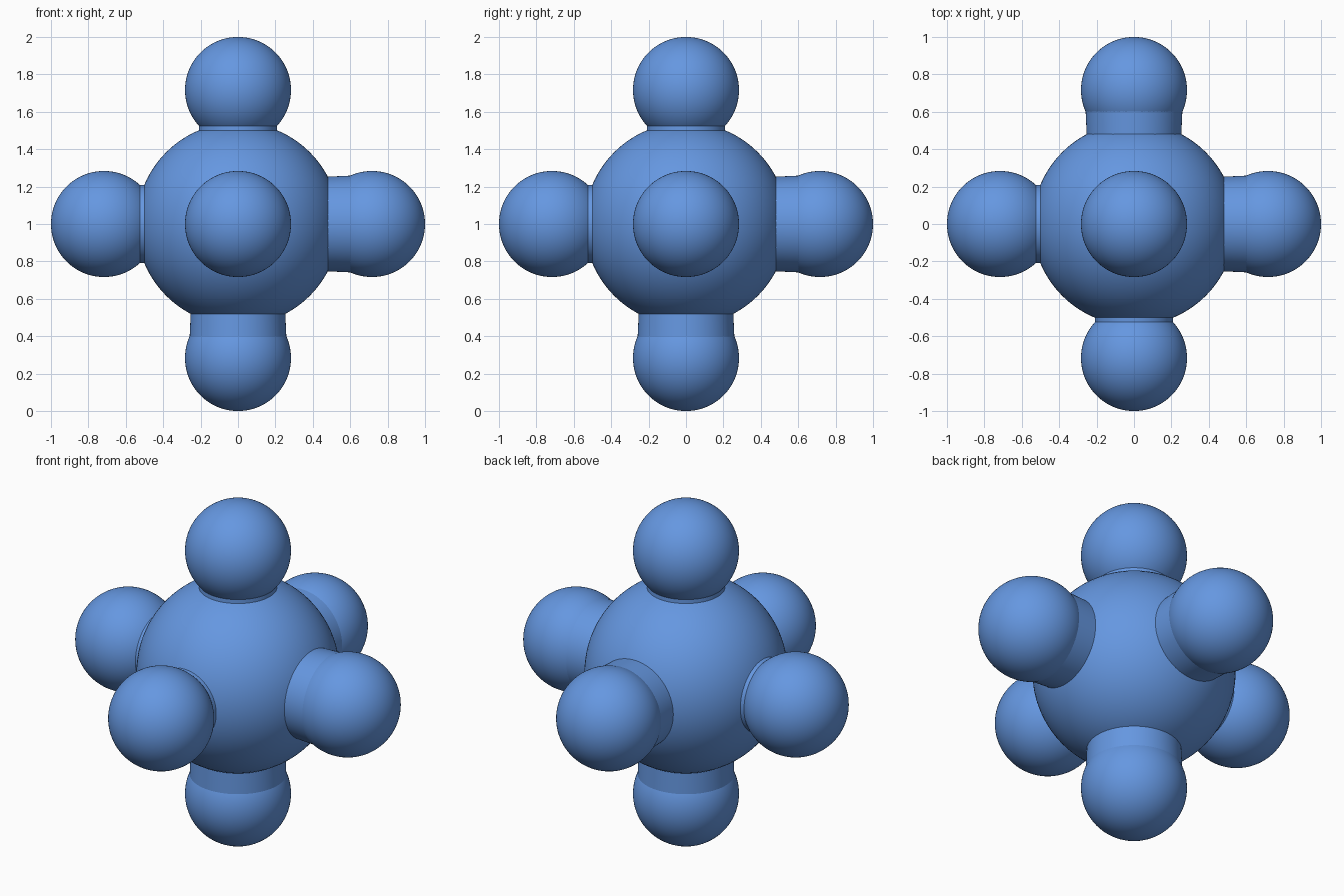
import bpy
from math import pi
from mathutils import Vector

if "Cube" in bpy.data.objects:
    bpy.data.objects.remove(bpy.data.objects["Cube"])

blue = bpy.data.materials.new("blue")
blue.diffuse_color = (0.13, 0.31, 0.75, 1)
blue.use_nodes = True
blue.node_tree.nodes["Principled BSDF"].inputs["Base Color"].default_value = blue.diffuse_color
CENTER = Vector((0, 0, 1))


def finish(name):
    obj = bpy.context.object
    obj.name = name
    obj.data.materials.append(blue)
    bpy.ops.object.shade_smooth_by_angle()


def ball(name, location, radius):
    bpy.ops.mesh.primitive_uv_sphere_add(segments=96, ring_count=48, radius=radius, location=location)
    finish(name)


# Large central ball
ball("central_ball", CENTER, 0.543)

# Each axis: one tapered rod through the middle with a ball on both ends.
# The direction listed is the wide end of the rod.
axes = {
    "side": (Vector((1, 0, 0)), (0, pi / 2, 0)),
    "depth": (Vector((0, 1, 0)), (-pi / 2, 0, 0)),
    "vertical": (Vector((0, 0, -1)), (pi, 0, 0)),
}
for name, (direction, rotation) in axes.items():
    bpy.ops.mesh.primitive_cone_add(vertices=96, radius1=0.2, radius2=0.263, depth=1.4,
                                    location=CENTER, rotation=rotation)
    finish(name + "_rod")
    for end, sign in (("wide", 1), ("narrow", -1)):
        ball(f"{name}_{end}_end_ball", CENTER + direction * sign * 0.7165, 0.2835)
